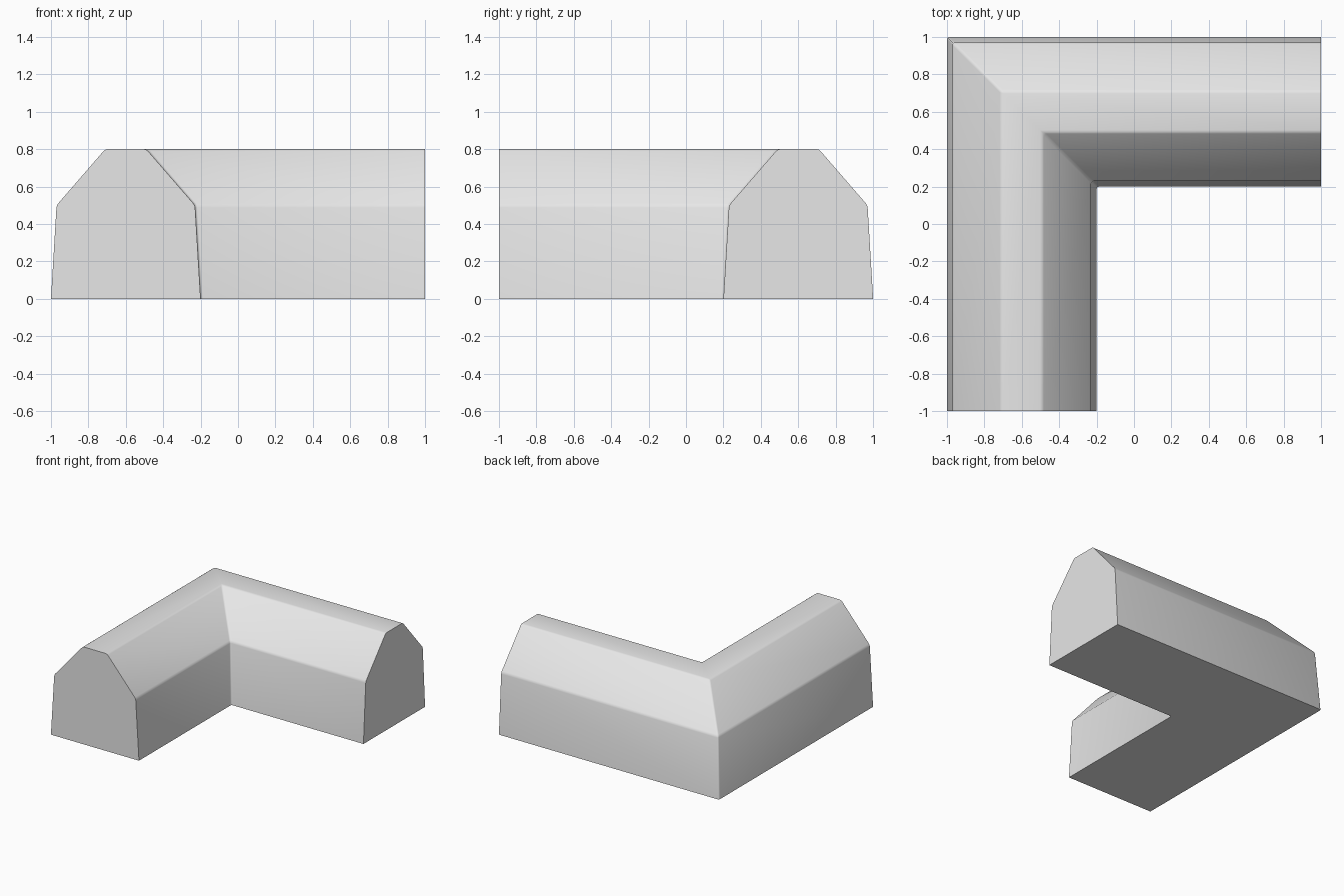
import bpy, bmesh, math

old = bpy.data.objects.get("Cube")
if old:
    bpy.data.objects.remove(old, do_unlink=True)

# Material
grey = bpy.data.materials.new("light grey")
grey.use_nodes = True
colour = (0.8, 0.8, 0.8, 1)
grey.diffuse_color = colour
grey.node_tree.nodes["Principled BSDF"].inputs["Base Color"].default_value = colour

# Wall cross-section: offset from the centre line, height
half = [(0.4, 0), (0.37, 0.5), (0.11, 0.8)]
profile = [(-o, z) for o, z in half] + [(o, z) for o, z in reversed(half)]

# Sweep it round the mitred corner
bm = bmesh.new()
rings = [
    [bm.verts.new((o - 0.6, -1, z)) for o, z in profile],
    [bm.verts.new((o - 0.6, 0.6 - o, z)) for o, z in profile],
    [bm.verts.new((1, 0.6 - o, z)) for o, z in profile],
]
n = len(profile)
for a, b in zip(rings, rings[1:]):
    for i in range(n):
        j = (i + 1) % n
        bm.faces.new((a[i], a[j], b[j], b[i]))
caps = {bm.faces.new(rings[0]), bm.faces.new(rings[-1])}
bmesh.ops.recalc_face_normals(bm, faces=bm.faces)

# Slightly soften the side and ridge edges; ends and base stay crisp
def is_crisp(face):
    return face in caps or face.normal.z < -0.9

soft = [e for e in bm.edges
        if not any(is_crisp(f) for f in e.link_faces)
        and e.calc_face_angle(0) > 0.05]
bmesh.ops.bevel(bm, geom=soft, offset=0.012, offset_type='OFFSET',
                segments=2, profile=0.5, affect='EDGES', clamp_overlap=True)

mesh = bpy.data.meshes.new("corner_wall")
bm.to_mesh(mesh)
bm.free()
mesh.materials.append(grey)
wall = bpy.data.objects.new("corner_wall", mesh)
bpy.context.collection.objects.link(wall)

# Smooth shading with sharp ends
bpy.ops.object.select_all(action='DESELECT')
wall.select_set(True)
bpy.context.view_layer.objects.active = wall
bpy.ops.object.shade_smooth_by_angle(angle=math.radians(55))
